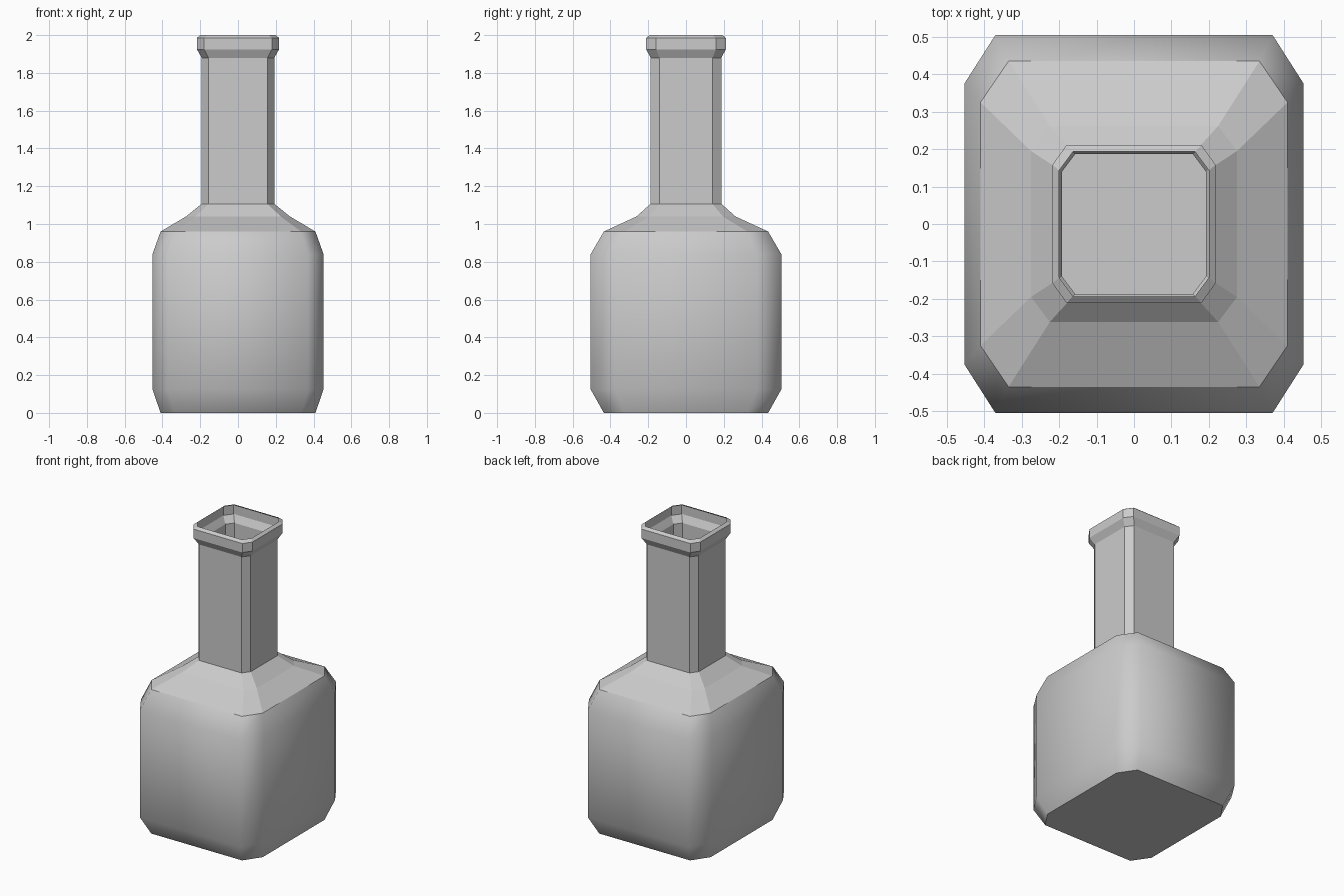
import bpy
import bmesh

if "Cube" in bpy.data.objects:
    bpy.data.objects.remove(bpy.data.objects["Cube"], do_unlink=True)

GREY = (0.6, 0.6, 0.6, 1.0)
glass = bpy.data.materials.new("plain grey")
glass.use_nodes = True
glass.diffuse_color = GREY
glass.node_tree.nodes["Principled BSDF"].inputs["Base Color"].default_value = GREY


def chamfered_ring(bm, z, hx, hy, cx, cy):
    """Rectangle of half sizes hx, hy whose corners are cut at cx, cy."""
    quarter = [(hx, cy), (cx, hy)]
    points = quarter + [(-x, y) for x, y in reversed(quarter)]
    points += [(-x, -y) for x, y in points]
    return [bm.verts.new((x, y, z)) for x, y in points]


def loft(name, sections, smooth=False, base=False):
    """Open shell through a stack of chamfered rectangles."""
    bm = bmesh.new()
    rings = [chamfered_ring(bm, *s) for s in sections]
    for low, high in zip(rings, rings[1:]):
        for i in range(len(low)):
            j = (i + 1) % len(low)
            face = bm.faces.new((low[i], low[j], high[j], high[i]))
            face.smooth = smooth
    if base:
        bm.faces.new(reversed(rings[0]))
    mesh = bpy.data.meshes.new(name)
    bm.to_mesh(mesh)
    bm.free()
    mesh.materials.append(glass)
    obj = bpy.data.objects.new(name, mesh)
    bpy.context.collection.objects.link(obj)
    return obj


# Shared outlines: half width, half depth, chamfer start in x and y
BELLY = (0.453, 0.505, 0.37, 0.375)
BELLY_END = (0.41, 0.435, 0.335, 0.325)
NECK = (0.192, 0.187, 0.157, 0.14)
LIP = (0.218, 0.211, 0.18, 0.158)
MOUTH = (0.2, 0.193, 0.163, 0.143)

# Rounded body with a flat base
loft("body", [(0, *BELLY_END), (0.125, *BELLY), (0.84, *BELLY),
              (0.96, *BELLY_END)], smooth=True, base=True)

# Faceted shoulder
loft("shoulder", [(0.96, *BELLY_END), (1.04, 0.275, 0.262, 0.225, 0.195),
                  (1.107, *NECK)])

# Straight neck, open inside
loft("neck", [(1.107, *NECK), (1.88, *NECK)])

# Flared lip around the open mouth
loft("lip", [(1.88, *NECK), (1.925, *LIP), (1.985, *LIP), (2.0, *MOUTH)])
